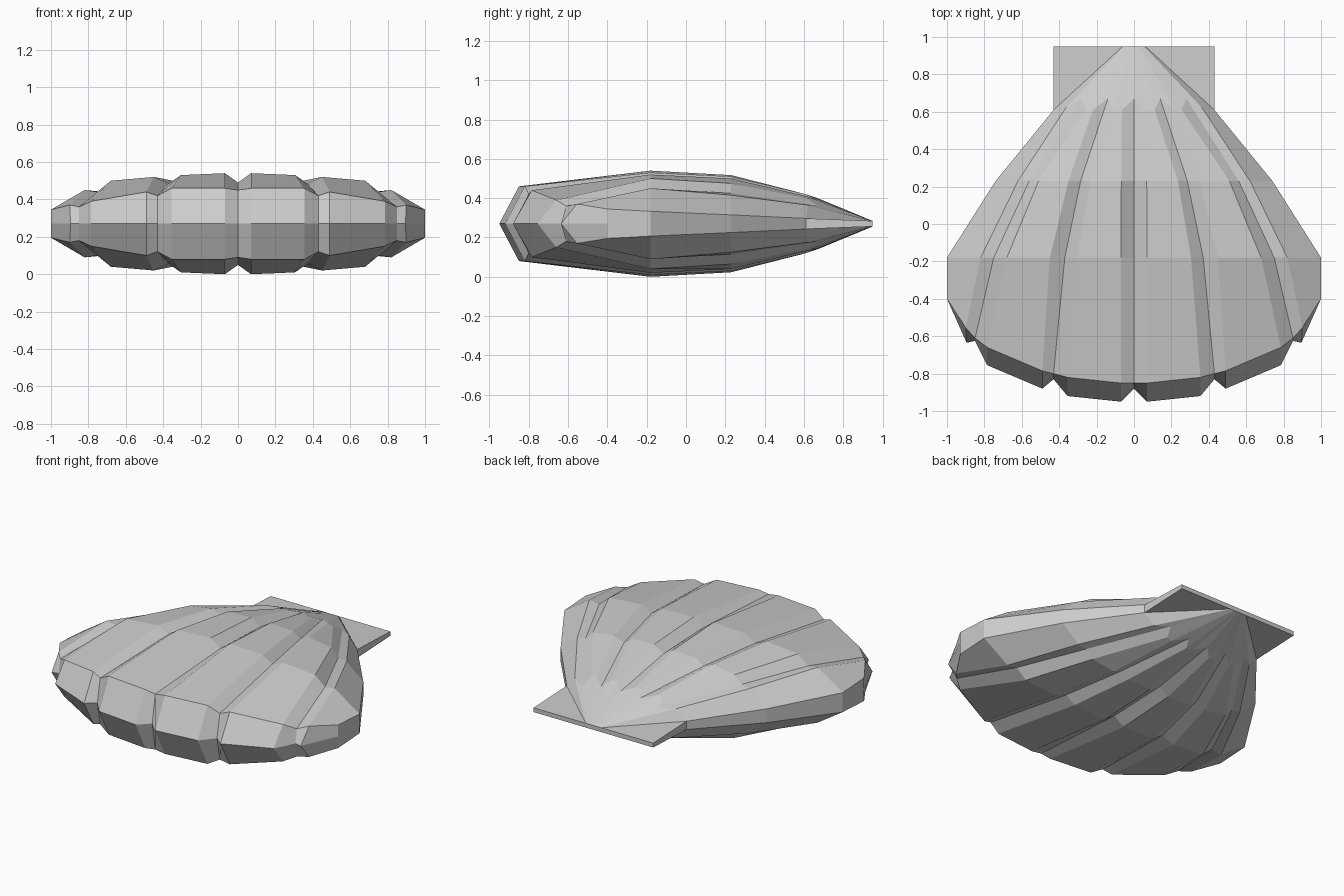
import bpy, bmesh

if "Cube" in bpy.data.objects:
    bpy.data.objects.remove(bpy.data.objects["Cube"])

MID = 0.27  # height of the seam between the two valves

# Quarter-shell rows, hinge to rim. Columns: groove, crest, crest, groove, ... side edge
neck = [(0, .67, .40), (.065, .61, .42), (.11, .61, .42), (.14, .67, .392), (.22, .61, .41),
        (.255, .61, .40), (.28, .67, .362), (.365, .62, .365), (.43, .61, .297)]
upper = [(x, .23, z) for x, z in [(0, .475), (.068, .517), (.235, .51), (.285, .47), (.35, .50),
                                  (.51, .475), (.56, .425), (.62, .415), (.74, .315)]]
belly = [(x, -.18, z) for x, z in [(0, .49), (.07, .54), (.305, .53), (.37, .485), (.45, .52),
                                   (.68, .50), (.75, .44), (.82, .45), (1.0, .333)]]
rim = [(0, -.85, .45), (.07, -.85, .46), (.355, -.82, .46), (.43, -.80, .42), (.49, -.785, .44),
       (.785, -.66, .39), (.85, -.61, .36), (.90, -.555, .37), (1.0, -.40, .345)]
lip = [(x, y, MID) for x, y in [(0, -.88), (.07, -.95), (.355, -.92), (.43, -.83), (.49, -.88),
                                (.785, -.755), (.85, -.625), (.895, -.635), (1.0, -.40)]]
beak = [(.06 * j / 8, .95, MID + .014) for j in range(9)]
back = [(x, y, MID) for x, y, z in beak]


def finish(name, bm):
    bmesh.ops.remove_doubles(bm, verts=bm.verts, dist=.0005)
    bmesh.ops.dissolve_degenerate(bm, edges=bm.edges, dist=.0002)
    bmesh.ops.recalc_face_normals(bm, faces=bm.faces)
    mesh = bpy.data.meshes.new(name)
    bm.to_mesh(mesh)
    bm.free()
    bpy.context.collection.objects.link(bpy.data.objects.new(name, mesh))


# Ribbed shell: quarter grid repeated over both mirror planes
bm = bmesh.new()
rows = [r + [(r[-1][0], r[-1][1], MID)] for r in (back, beak, neck, upper, belly, rim, lip)]
for sx in (1, -1):
    for sz in (1, -1):
        grid = [[bm.verts.new((x * sx, y, MID + (z - MID) * sz)) for x, y, z in r] for r in rows]
        for a, b in zip(grid, grid[1:]):
            for j in range(len(a) - 1):
                bm.faces.new((a[j], a[j + 1], b[j + 1], b[j]))
finish("ribbed_shell", bm)

# Hinge ears: thin triangular wedges either side of the beak
for side, s in (("right", 1), ("left", -1)):
    bm = bmesh.new()
    for x, y, t in [(.055, .95, .014), (.43, .95, .014), (.43, .61, .027)]:
        for sz in (1, -1):
            bm.verts.new((x * s, y, MID + t * sz))
    bmesh.ops.convex_hull(bm, input=bm.verts)
    finish("hinge_ear_" + side, bm)
